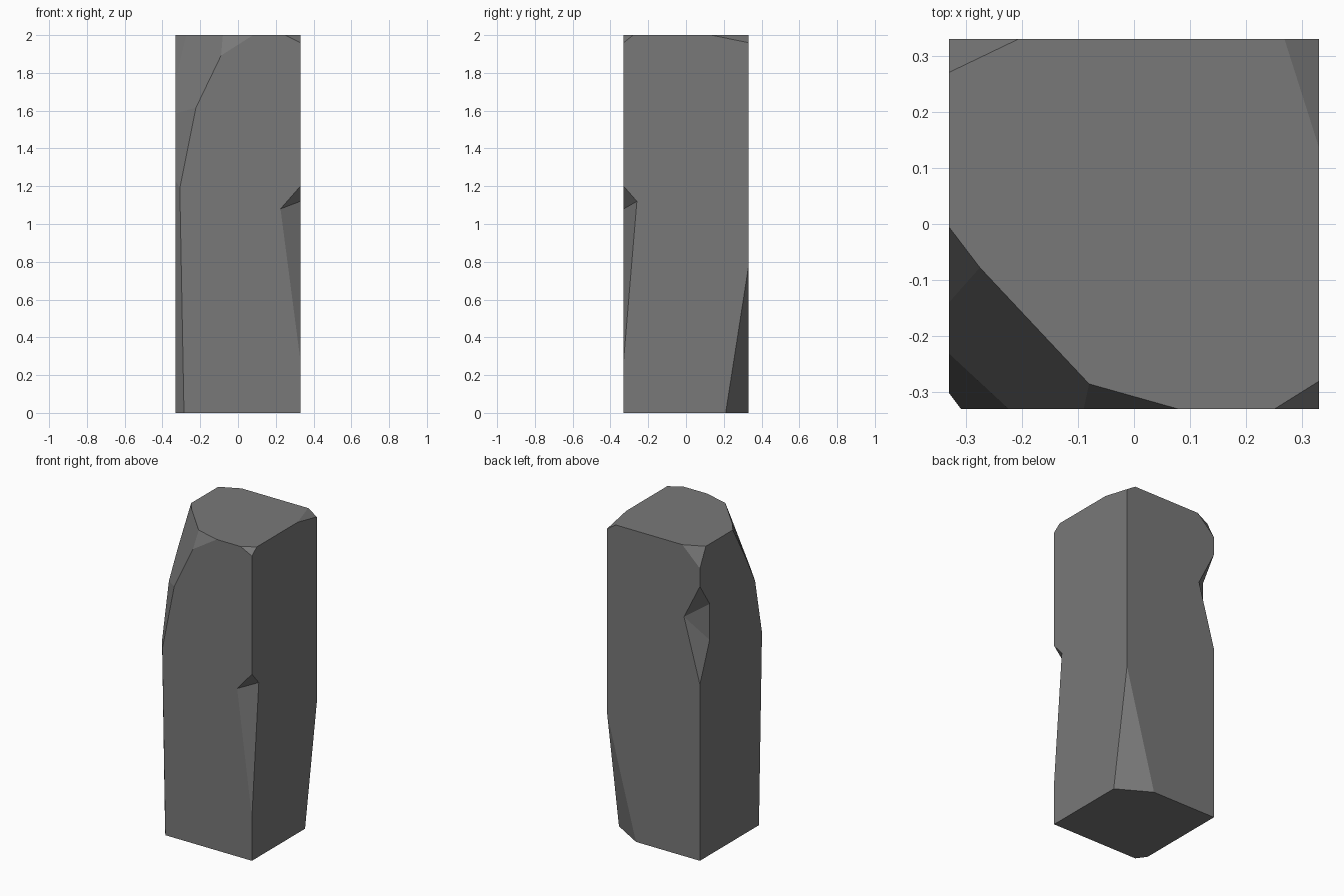
import bpy, bmesh
from mathutils import Vector, Matrix

if "Cube" in bpy.data.objects:
    bpy.data.objects.remove(bpy.data.objects["Cube"])

H = 0.33  # half width of the block


def block(center, size):
    bm = bmesh.new()
    bmesh.ops.create_cube(bm, size=1, matrix=Matrix.Translation(center) @ Matrix.Diagonal((*size, 1)))
    return bm


def slice_off(bm, points, keep):
    """Cut along the plane through three points, keeping the side holding 'keep'."""
    a, b, c = (Vector(p) for p in points)
    n = (b - a).cross(c - a).normalized()
    if n.dot(Vector(keep) - a) > 0:
        n = -n
    cut = bmesh.ops.bisect_plane(bm, geom=bm.verts[:] + bm.edges[:] + bm.faces[:],
                                 dist=1e-6, plane_co=a, plane_no=n, clear_outer=True)
    edges = [e for e in cut["geom_cut"] if isinstance(e, bmesh.types.BMEdge) and e.is_boundary]
    bmesh.ops.holes_fill(bm, edges=edges, sides=0)


def to_object(bm, name):
    bmesh.ops.recalc_face_normals(bm, faces=bm.faces[:])
    mesh = bpy.data.meshes.new(name)
    bm.to_mesh(mesh)
    bm.free()
    obj = bpy.data.objects.new(name, mesh)
    bpy.context.collection.objects.link(obj)
    return obj


stone = bpy.data.materials.new("grey stone")
stone.diffuse_color = (0.19, 0.19, 0.19, 1)
stone.use_nodes = True
stone.node_tree.nodes["Principled BSDF"].inputs["Base Color"].default_value = stone.diffuse_color

# Pillar with flat chips struck off its corners
chips = [
    [(-H, .27, 2), (-.205, H, 2), (-H, H, 1.88)],                 # top back left
    [(.268, H, 2), (H, .135, 2), (H, H, 1.96)],                   # top back right
    [(.25, -H, 2), (H, -.28, 2), (H, -H, 1.96)],                  # top front right
    [(.125, H, 0), (H, .21, 0), (H, H, .77)],                     # bottom back right
    [(-.308, -H, 1.19), (-H, -.30, 1.19), (-.286, -H, 0)],        # front left, lower
    [(-.223, -H, 1.615), (-H, -.228, 1.6), (-.308, -H, 1.19)],    # front left, middle
    [(-.31, -.04, 2), (-.08, -.285, 2), (-.223, -H, 1.615)],      # front left, upper
    [(.08, -H, 2), (-.08, -.285, 2), (-.085, -H, 1.895)],         # front left, right side
    [(-H, -.005, 2), (-.285, -.10, 1.937), (-H, -.155, 1.737)],   # front left, left side
]
body = block((0, 0, 1), (2 * H, 2 * H, 2))
for chip in chips:
    slice_off(body, chip, (0, 0, 1))
pillar = to_object(body, "stone_pillar")
pillar.data.materials.append(stone)

# Notches knocked out of two upright edges: point on the edge, then facets
notches = {
    "front_right_notch": ((H, -H, 1.0), [
        [(H, -H, 1.2), (.225, -H, 1.08), (H, -.26, 1.12)],
        [(.225, -H, 1.08), (H, -.26, 1.12), (H, -H, .28)]]),
    "back_left_notch": ((-H, H, 1.45), [
        [(-H, H, 1.764), (-.217, H, 1.539), (-H, .231, 1.615)],
        [(-.217, H, 1.539), (-H, .231, 1.615), (-H, .231, 1.383)],
        [(-.217, H, 1.539), (-H, .231, 1.383), (-H, H, 1.133)]]),
}
for name, (edge_point, facets) in notches.items():
    bm = block(edge_point, (.6, .6, 2))
    for facet in facets:
        slice_off(bm, facet, edge_point)
    cutter = to_object(bm, name + "_cutter")
    cutter.data.materials.append(stone)
    cutter.hide_render = True
    cutter.hide_viewport = True
    mod = pillar.modifiers.new(name, 'BOOLEAN')
    mod.operation = 'DIFFERENCE'
    mod.solver = 'EXACT'
    mod.object = cutter
